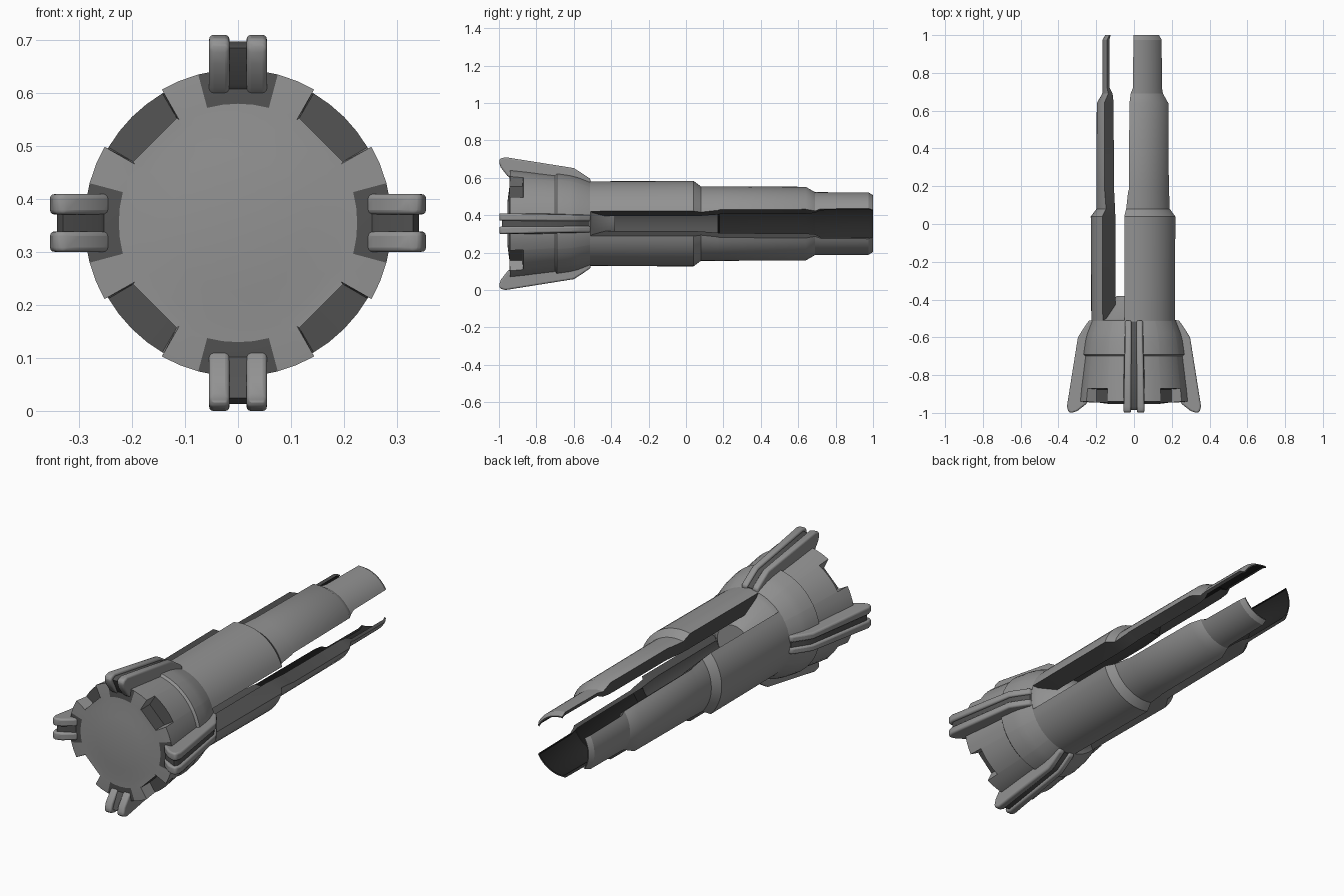
import bpy, bmesh, math

if "Cube" in bpy.data.objects:
    bpy.data.objects.remove(bpy.data.objects["Cube"])

ZC = 0.355  # height of the long axis


def mat(name, v):
    m = bpy.data.materials.new(name)
    m.diffuse_color = (v, v, v, 1)
    m.use_nodes = True
    m.node_tree.nodes["Principled BSDF"].inputs["Base Color"].default_value = m.diffuse_color
    return m


GREY = mat("mid grey", 0.29)
DARK = mat("dark grey", 0.085)
BLACK = mat("near black", 0.02)
MATS = [GREY, DARK, BLACK]


def polar(r, a, y, t=0.0):
    """Point at radius r, angle a (degrees) around the y axis, t = tangential shift."""
    c, s = math.cos(math.radians(a)), math.sin(math.radians(a))
    return (r * c - t * s, y, ZC + r * s + t * c)


def finish(name, bm, angle=35, bevel=0):
    bmesh.ops.recalc_face_normals(bm, faces=bm.faces[:])
    me = bpy.data.meshes.new(name)
    bm.to_mesh(me)
    bm.free()
    ob = bpy.data.objects.new(name, me)
    bpy.context.collection.objects.link(ob)
    for m in MATS:
        me.materials.append(m)
    if bevel:
        b = ob.modifiers.new("soft edges", 'BEVEL')
        b.width = bevel
        b.segments = 3
        b.limit_method = 'ANGLE'
        b.angle_limit = math.radians(25)
    bpy.ops.object.select_all(action='DESELECT')
    ob.select_set(True)
    bpy.context.view_layer.objects.active = ob
    bpy.ops.object.shade_smooth_by_angle(angle=math.radians(angle))
    return ob


def lathe(name, angles, profile_at, colour):
    """Revolve a profile that may change with angle; both ends close on the axis."""
    bm = bmesh.new()
    cols = [[bm.verts.new(polar(r, a, y)) for y, r in profile_at(a)] for a in angles]
    n = len(angles)
    for i in range(n):
        p, q = cols[i], cols[(i + 1) % n]
        mid = angles[i] + ((angles[(i + 1) % n] - angles[i]) % 360) / 2
        for k in range(len(p) - 1):
            f = bm.faces.new((p[k], p[k + 1], q[k + 1], q[k]))
            f.material_index = colour(mid, k)
    bmesh.ops.remove_doubles(bm, verts=bm.verts[:], dist=1e-5)
    return finish(name, bm)


# ---- head: round body with four stepped notches in the front rim
def from_diagonal(a):
    return abs((a % 90) - 45)


def from_fin(a):
    return 45 - from_diagonal(a)


def head_profile(a):
    notch = from_diagonal(a) < 15
    # straight inner notch wall, seen from the front
    inner = 0.222 / math.cos(math.radians(from_diagonal(a))) if notch else 0.225
    rim = (-0.875, inner) if notch else (-0.94, 0.29)
    shoulder = (-0.87, 0.283)
    return [(-0.955, 0), (-0.953, 0.13), (-0.945, 0.19), (-0.945, inner), rim, shoulder,
            (-0.70, 0.262), (-0.69, 0.272), (-0.62, 0.262), (-0.58, 0.252),
            (-0.51, 0.225), (-0.50, 0.20), (-0.38, 0.09), (-0.38, 0)]


def head_colour(a, k):
    if from_diagonal(a) < 15 and k in (3, 4):
        return 1
    if k == 3 and from_fin(a) < 15:
        return 1
    return 0


head_angles = sorted([i * 7.5 for i in range(48) if from_diagonal(i * 7.5) != 15]
                     + [c + s * 15 + d for c in (45, 135, 225, 315)
                        for s in (-1, 1) for d in (-0.3, 0.3)])
lathe("head", head_angles, head_profile, head_colour)

# ---- four fins: a pair of rounded rails with a dark strip between them
FIN = [(-1.0, 0.33), (-0.995, 0.347), (-0.965, 0.355), (-0.60, 0.297), (-0.565, 0.275),
       (-0.51, 0.238), (-0.51, 0.20), (-0.70, 0.22), (-0.93, 0.235), (-0.955, 0.255),
       (-0.99, 0.30)]
STRIP = [(-0.985, 0.33), (-0.965, 0.342), (-0.60, 0.285), (-0.565, 0.263), (-0.515, 0.23),
         (-0.515, 0.20), (-0.70, 0.22), (-0.93, 0.24), (-0.95, 0.26)]


def slab(name, profile, t0, t1, a, index, bevel=0):
    bm = bmesh.new()
    sides = []
    for t in (t0, t1):
        sides.append([bm.verts.new(polar(r, a, y, t * (0.85 if y > -0.65 else 1)))
                      for y, r in profile])
    n = len(profile)
    bm.faces.new(sides[0])
    bm.faces.new(sides[1][::-1])
    for i in range(n):
        j = (i + 1) % n
        bm.faces.new((sides[0][i], sides[0][j], sides[1][j], sides[1][i]))
    for f in bm.faces:
        f.material_index = index
    finish(name, bm, 50, bevel)


for a, side in ((0, "right"), (90, "top"), (180, "left"), (270, "bottom")):
    slab(side + "_fin_rail_a", FIN, 0.016, 0.055, a, 0, 0.012)
    slab(side + "_fin_rail_b", FIN, -0.055, -0.016, a, 0, 0.012)
    slab(side + "_fin_strip", STRIP, -0.022, 0.022, a, 1)

# ---- three long stepped barrel shells
# station: y, outer radius, flange radius, lining radius, half angle
STATIONS = [(-0.52, 0.226, 0.135, 0.135, 43), (0.04, 0.229, 0.135, 0.135, 43),
            (0.08, 0.199, 0.135, 0.135, 42), (0.17, 0.199, 0.135, 0.135, 39),
            (0.18, 0.199, 0.135, 0.191, 38), (0.64, 0.197, 0.135, 0.189, 37),
            (0.69, 0.168, 0.14, 0.16, 36), (0.72, 0.168, 0.152, 0.16, 32),
            (0.975, 0.167, 0.152, 0.159, 31), (1.0, 0.152, 0.144, 0.146, 31)]
N = 12


def shell(name, centre):
    bm = bmesh.new()
    rings = []
    for y, ro, rf, ri, h in STATIONS:
        ring = [polar(ro, centre - h + 2 * h * i / N, y) for i in range(N + 1)]
        ring.append(polar(rf, centre + h, y))
        g = h - 2
        ring += [polar(ri, centre + g - 2 * g * i / N, y) for i in range(N + 1)]
        ring.append(polar(rf, centre - h, y))
        rings.append([bm.verts.new(p) for p in ring])
    n = len(rings[0])
    for s in range(len(rings) - 1):
        lining = 1 if STATIONS[s][0] < 0.17 else 2
        for i in range(n):
            j = (i + 1) % n
            f = bm.faces.new((rings[s][i], rings[s][j], rings[s + 1][j], rings[s + 1][i]))
            if i < N:
                f.material_index = 0
            elif i in (N, n - 1):
                f.material_index = 1
            else:
                f.material_index = lining
    for ring in (rings[0], rings[-1]):
        f = bm.faces.new(ring)
        f.material_index = 1
    finish(name, bm, 30)


shell("upper_barrel_shell", 60)
shell("left_barrel_shell", 180)
shell("lower_barrel_shell", 300)
